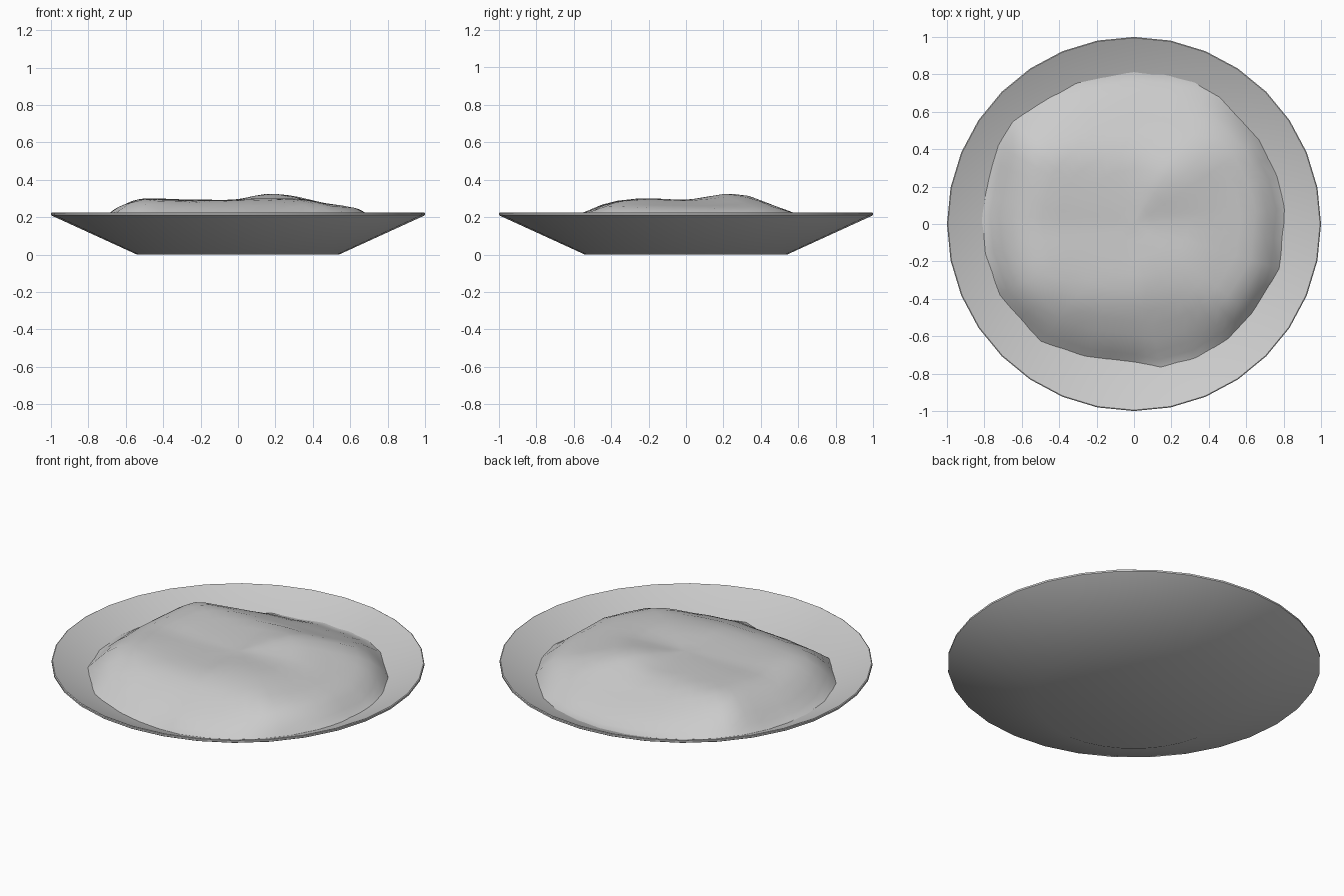
import bpy, bmesh, math

if "Cube" in bpy.data.objects:
    bpy.data.objects.remove(bpy.data.objects["Cube"])

grey = bpy.data.materials.new("pale_grey")
grey.diffuse_color = (0.6, 0.6, 0.6, 1)
grey.use_nodes = True
grey.node_tree.nodes["Principled BSDF"].inputs["Base Color"].default_value = grey.diffuse_color


def finish(bm, name, angle):
    me = bpy.data.meshes.new(name)
    bm.to_mesh(me)
    bm.free()
    me.materials.append(grey)
    ob = bpy.data.objects.new(name, me)
    bpy.context.collection.objects.link(ob)
    bpy.ops.object.select_all(action='DESELECT')
    ob.select_set(True)
    bpy.context.view_layer.objects.active = ob
    bpy.ops.object.shade_smooth_by_angle(angle=math.radians(angle))
    return ob


def bridge(bm, a, b):
    n = len(a)
    for i in range(n):
        j = (i + 1) % n
        bm.faces.new((a[i], a[j], b[j], b[i]))


def lerp(table, x):
    if x <= table[0][0]:
        return table[0][1]
    for (x0, y0), (x1, y1) in zip(table, table[1:]):
        if x <= x1:
            return y0 + (y1 - y0) * (x - x0) / (x1 - x0)
    return table[-1][1]


# Plate: lathed shallow dish with a thin rim
N = 32
profile = [(0.54, 0), (0.995, 0.208), (1, 0.212), (1, 0.222), (0.995, 0.225), (0.53, 0.015)]
bm = bmesh.new()
rings = [[bm.verts.new((r * math.cos(2 * math.pi * i / N), r * math.sin(2 * math.pi * i / N), z))
          for i in range(N)] for r, z in profile]
for a, b in zip(rings, rings[1:]):
    bridge(bm, a, b)
bm.faces.new(rings[0][::-1])
bm.faces.new(rings[-1])
finish(bm, "plate", 25)

# Filling: lumpy mound, its outline seen from above and its two side outlines
outline = [(0.81, 0.08), (0.77, 0.25), (0.67, 0.45), (0.46, 0.68), (0.33, 0.76), (0.2, 0.8),
           (0, 0.82), (-0.3, 0.76), (-0.5, 0.65), (-0.65, 0.55), (-0.73, 0.42), (-0.78, 0.25),
           (-0.82, 0.05), (-0.8, -0.15), (-0.72, -0.38), (-0.5, -0.63), (-0.26, -0.71),
           (0, -0.74), (0.14, -0.77), (0.33, -0.72), (0.5, -0.62), (0.63, -0.48), (0.78, -0.24)]
side_x = [(-0.82, 0.15), (-0.7, 0.23), (-0.6, 0.275), (-0.53, 0.3), (-0.3, 0.29), (0, 0.29),
          (0.1, 0.315), (0.18, 0.332), (0.33, 0.305), (0.48, 0.268), (0.63, 0.255),
          (0.72, 0.23), (0.82, 0.16)]
side_y = [(-0.77, 0.15), (-0.52, 0.23), (-0.42, 0.275), (-0.3, 0.295), (-0.2, 0.3), (0, 0.285),
          (0.12, 0.305), (0.24, 0.332), (0.35, 0.31), (0.45, 0.265), (0.57, 0.225), (0.82, 0.15)]


def smooth(table, x):
    return sum(lerp(table, x + d) for d in (-0.04, 0, 0.04)) / 3


def height(x, y):
    a, b = smooth(side_x, x), smooth(side_y, y)
    k = 0.012
    soft = (a + b - math.sqrt((a - b) ** 2 + k * k)) / 2
    return soft + 0.004 + 0.003 * math.sin(7 * x + 3 * y) * math.cos(6 * y - 2 * x)


def plate_z(x, y):
    return max(0.015, 0.015 + (math.hypot(x, y) - 0.53) * 0.21 / 0.465)


# double the outline points for a finer edge
edge = []
for (x0, y0), (x1, y1) in zip(outline, outline[1:] + outline[:1]):
    edge += [(x0, y0), ((x0 + x1) / 2, (y0 + y1) / 2)]

bm = bmesh.new()
centre = bm.verts.new((0, 0, height(0, 0)))
rings = []
for t in (0.12, 0.24, 0.36, 0.48, 0.6, 0.7, 0.8, 0.88, 0.94, 0.98, 1.0):
    ring = []
    for x, y in edge:
        x, y = x * t, y * t
        base = plate_z(x, y) - 0.003
        ring.append(bm.verts.new((x, y, base + max(0, height(x, y) - base) * (1 - t ** 14))))
    rings.append(ring)
n = len(edge)
for i in range(n):
    bm.faces.new((centre, rings[0][i], rings[0][(i + 1) % n]))
for a, b in zip(rings, rings[1:]):
    bridge(bm, b, a)
bmesh.ops.recalc_face_normals(bm, faces=bm.faces[:])
if sum(f.normal.z for f in bm.faces) < 0:
    bmesh.ops.reverse_faces(bm, faces=bm.faces[:])
finish(bm, "filling", 60)
